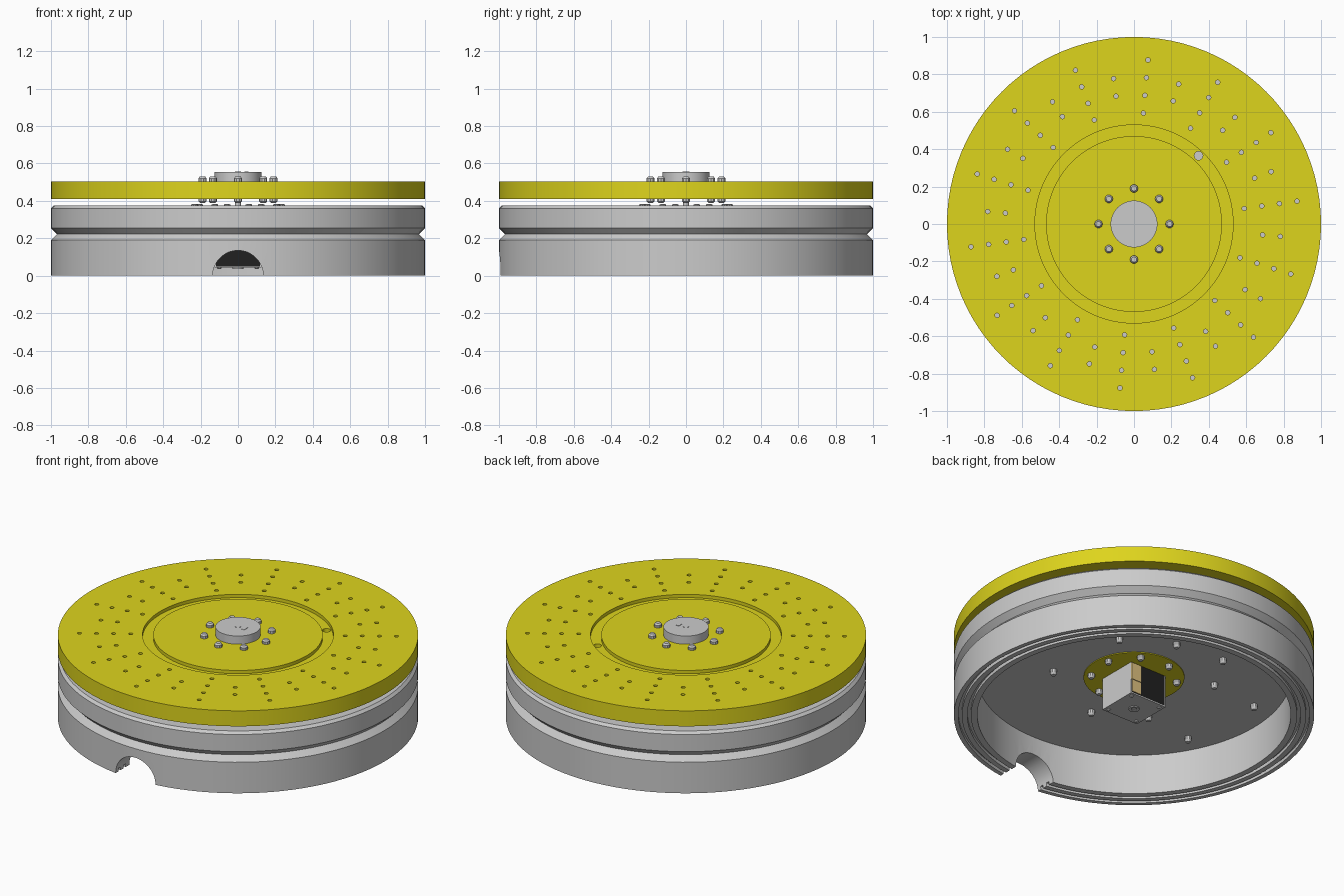
import bpy, bmesh, math
from mathutils import Matrix, Vector

if "Cube" in bpy.data.objects:
    bpy.data.objects.remove(bpy.data.objects["Cube"])


def material(name, rgb):
    m = bpy.data.materials.new(name)
    m.diffuse_color = (*rgb, 1)
    m.use_nodes = True
    m.node_tree.nodes["Principled BSDF"].inputs["Base Color"].default_value = m.diffuse_color
    return m


YELLOW = material("yellow_paint", (0.73, 0.66, 0.012))
BLACK = material("black_metal", (0.015, 0.015, 0.015))
TAN = material("tan_plastic", (0.75, 0.55, 0.22))


def finish(name, bm, mat=None):
    bmesh.ops.recalc_face_normals(bm, faces=bm.faces)
    me = bpy.data.meshes.new(name)
    bm.to_mesh(me)
    bm.free()
    ob = bpy.data.objects.new(name, me)
    bpy.context.collection.objects.link(ob)
    if mat:
        me.materials.append(mat)
    return ob


def smooth(ob):
    bpy.ops.object.select_all(action='DESELECT')
    ob.select_set(True)
    bpy.context.view_layer.objects.active = ob
    bpy.ops.object.shade_smooth_by_angle(angle=math.radians(25))


def spin_profile(bm, profile, centre=(0, 0), n=96):
    """Revolve closed (r, z) profile around a vertical axis."""
    c = Vector((centre[0], centre[1], 0))
    rings = []
    for r, z in profile:
        if r == 0:
            rings.append([bm.verts.new(c + Vector((0, 0, z)))])
        else:
            rings.append([bm.verts.new(c + Vector((r * math.cos(2 * math.pi * i / n),
                                                   r * math.sin(2 * math.pi * i / n), z)))
                          for i in range(n)])
    for a, b in zip(rings, rings[1:] + rings[:1]):
        if len(a) == 1 and len(b) == 1:
            continue
        for i in range(n):
            j = (i + 1) % n
            if len(a) == 1:
                bm.faces.new((a[0], b[i], b[j]))
            elif len(b) == 1:
                bm.faces.new((a[i], a[j], b[0]))
            else:
                bm.faces.new((a[i], a[j], b[j], b[i]))


def lathe(name, profile, mat=None, centres=((0, 0),), n=96):
    bm = bmesh.new()
    for c in centres:
        spin_profile(bm, profile, c, n)
    return finish(name, bm, mat)


def rod(r, z0, z1):
    return [(0, z0), (r, z0), (r, z1), (0, z1)]


def box(name, lo, hi, mat=None):
    bm = bmesh.new()
    lo, hi = Vector(lo), Vector(hi)
    bmesh.ops.create_cube(bm, size=1, matrix=Matrix.Translation((lo + hi) / 2)
                          @ Matrix.Diagonal((*(hi - lo), 1)))
    return finish(name, bm, mat)


def cut(ob, cutter):
    mod = ob.modifiers.new("cut", 'BOOLEAN')
    mod.operation, mod.solver, mod.object = 'DIFFERENCE', 'EXACT', cutter
    bpy.ops.object.select_all(action='DESELECT')
    ob.select_set(True)
    bpy.context.view_layer.objects.active = ob
    bpy.ops.object.modifier_apply(modifier=mod.name)
    bpy.data.objects.remove(cutter)


def circle(r, count, start=0):
    return [(r * math.cos(start + 2 * math.pi * i / count),
             r * math.sin(start + 2 * math.pi * i / count)) for i in range(count)]


# Hollow base drum with waist groove and grooved bottom rim
base = lathe("base_drum", [
    (0.13, 0.375), (0.985, 0.375), (1, 0.36), (1, 0.255), (0.968, 0.222), (1, 0.19),
    (1, 0), (0.975, 0), (0.975, 0.02), (0.955, 0.02), (0.955, 0), (0.925, 0),
    (0.925, 0.02), (0.905, 0.02), (0.905, 0), (0.87, 0), (0.87, 0.245), (0.13, 0.245)])

# Arched cable notch in the front wall
bm = bmesh.new()
bmesh.ops.create_cone(bm, cap_ends=True, segments=64, radius1=0.135, radius2=0.135, depth=0.4,
                      matrix=Matrix.Translation((0, -0.95, 0)) @ Matrix.Rotation(math.pi / 2, 4, 'X'))
cut(base, finish("notch_cutter", bm))
smooth(base)

# Yellow turntable disc with ring groove
disc = lathe("turntable_disc", [
    (0, 0.41), (1, 0.41), (1, 0.505), (0.53, 0.505), (0.53, 0.485),
    (0.47, 0.485), (0.47, 0.505), (0, 0.505)], YELLOW)

# Perforations: alternating rays of four and two holes
bm = bmesh.new()
for k in range(28):
    a = math.radians(8 + k * 360 / 28)
    for r in ((0.595, 0.69, 0.785, 0.88) if k % 2 == 0 else (0.69, 0.785)):
        spin_profile(bm, rod(0.012, 0.38, 0.53), (r * math.cos(a), r * math.sin(a)), 12)
spin_profile(bm, rod(0.023, 0.38, 0.53), (0.345, 0.365), 20)
cut(disc, finish("hole_cutter", bm))
smooth(disc)

# Central hub, shaft and key
smooth(lathe("hub_cap", rod(0.125, 0.505, 0.555), n=64))
smooth(lathe("drive_shaft", rod(0.016, 0.24, 0.557), n=24))
box("shaft_key", (0.035, -0.018, 0.54), (0.055, 0.018, 0.557))


# Hub bolts: head above and nut below the disc
def bolts(name, centres, z, h, r=0.022):
    profile = [(0, z), (r, z), (r, z + 0.65 * h), (0.65 * r, z + h), (0, z + h)]
    smooth(lathe(name, profile, centres=centres, n=10))


hub_ring = circle(0.19, 8)
bolts("hub_bolt_heads", hub_ring, 0.503, 0.027)
bolts("hub_bolt_nuts", hub_ring, 0.412, -0.022)

# Yellow motor mounting plate and its bolts
smooth(lathe("motor_plate", rod(0.28, 0.24, 0.26), YELLOW, n=64))
plate_ring = circle(0.24, 8, math.radians(14))
bolts("plate_bolt_nuts", plate_ring, 0.242, -0.03, 0.02)
bolts("plate_bolt_heads", plate_ring, 0.373, 0.01, 0.018)

# Nuts scattered under the drum ceiling
bolts("ceiling_nuts", [(0.06, 0.44), (-0.06, -0.44), (0.34, 0.28), (-0.34, -0.28), (-0.25, 0.47),
                       (0.39, -0.23), (-0.39, 0.23), (-0.71, 0.19), (-0.66, -0.32)],
      0.247, -0.035, 0.02)

# Motor body with grey side covers, end cap and connector
box("motor_body", (-0.118, -0.124, 0.05), (0.118, 0.124, 0.242), BLACK)
for side in (-1, 1):
    x0, x1 = sorted((side * 0.118, side * 0.125))
    box("motor_side_cover", (x0, -0.124, 0.05), (x1, 0.124, 0.242))
cap = box("motor_end_cap", (-0.125, -0.124, 0.043), (0.125, 0.124, 0.05))
smooth(lathe("motor_bearing", [(0.015, 0.045), (0.03, 0.045), (0.03, 0.037), (0.015, 0.037)], n=24))
bolts("motor_screws", [(x, y) for x in (-0.1, 0.1) for y in (-0.1, 0.1)], 0.044, -0.008, 0.012)
box("connector_upper", (0.055, 0.12, 0.13), (0.125, 0.132, 0.235), TAN)
box("connector_lower", (0.055, 0.12, 0.055), (0.12, 0.128, 0.13), TAN)
